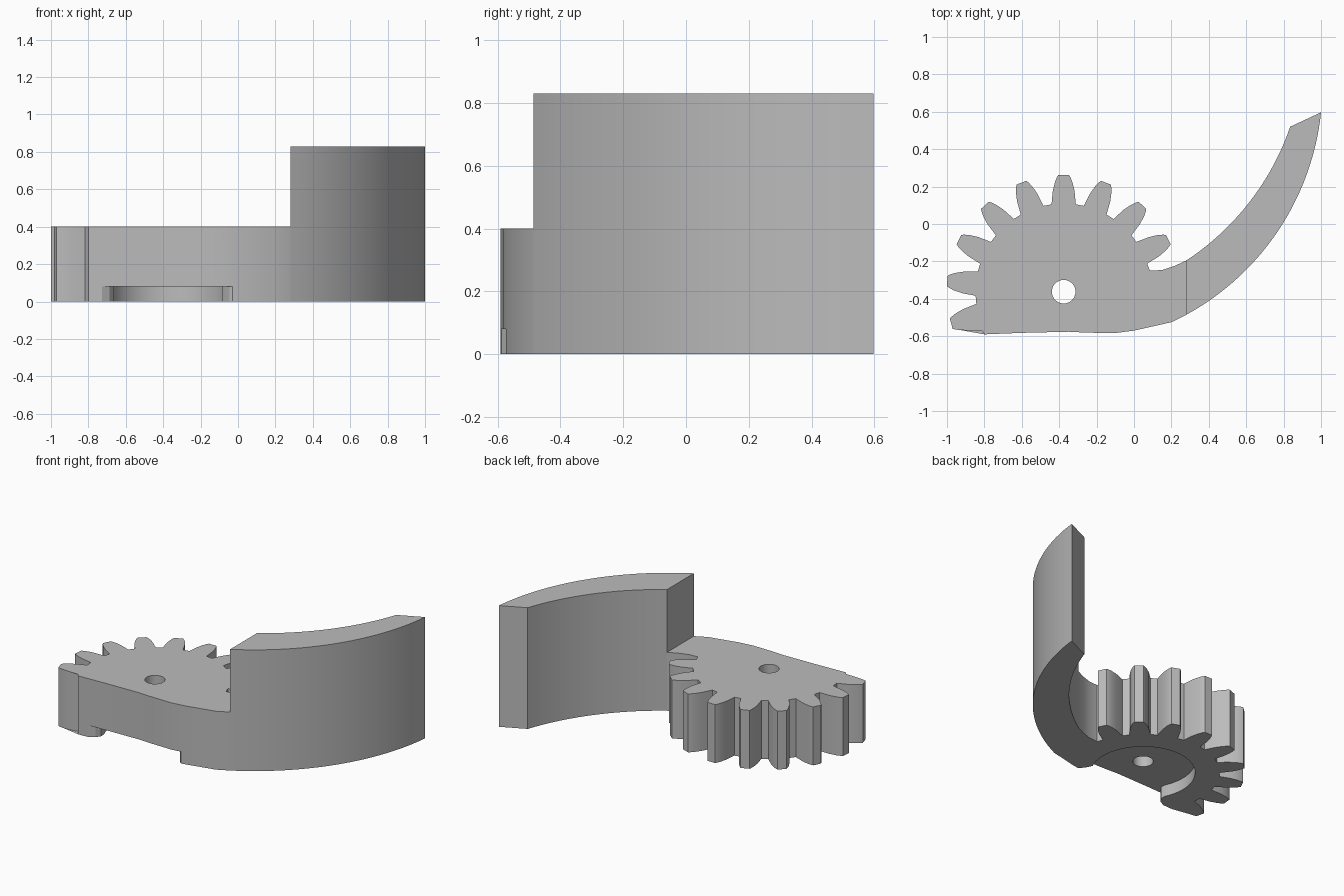
import bpy, bmesh, math
from mathutils import Vector

if "Cube" in bpy.data.objects:
    bpy.data.objects.remove(bpy.data.objects["Cube"])

GEAR = Vector((-0.376, -0.362))   # gear axis
PITCH = math.tau / 17             # one tooth of a 17-tooth wheel

grey = bpy.data.materials.new("grey")
grey.diffuse_color = (0.5, 0.5, 0.5, 1)
grey.use_nodes = True
grey.node_tree.nodes["Principled BSDF"].inputs["Base Color"].default_value = grey.diffuse_color


def prism(name, outline, z0, z1):
    """Extrude a closed plan outline between two heights."""
    bm = bmesh.new()
    face = bm.faces.new([bm.verts.new((x, y, z0)) for x, y in outline])
    top = bmesh.ops.extrude_face_region(bm, geom=[face])["geom"]
    bmesh.ops.translate(bm, vec=(0, 0, z1 - z0),
                        verts=[v for v in top if isinstance(v, bmesh.types.BMVert)])
    bmesh.ops.recalc_face_normals(bm, faces=bm.faces)
    mesh = bpy.data.meshes.new(name)
    bm.to_mesh(mesh)
    bm.free()
    mesh.materials.append(grey)
    ob = bpy.data.objects.new(name, mesh)
    bpy.context.collection.objects.link(ob)
    return ob


def boolean(target, tool, operation):
    """Apply a boolean and remove the tool object."""
    mod = target.modifiers.new("bool", "BOOLEAN")
    mod.operation, mod.object, mod.solver = operation, tool, "EXACT"
    bpy.context.view_layer.objects.active = target
    bpy.ops.object.modifier_apply(modifier=mod.name)
    bpy.data.objects.remove(tool)


def arc(a, b, sag, n=28):
    """Circular arc from a to b, bulging to the right by sag."""
    a, b = Vector(a), Vector(b)
    d = b - a
    half = d.length / 2
    normal = Vector((d.y, -d.x)).normalized()
    radius = (half * half + sag * sag) / (2 * sag)
    centre = (a + b) / 2 + normal * (sag - radius)
    span = math.asin(half / radius)
    along = d.normalized()
    return [centre + radius * (normal * math.cos(t) + along * math.sin(t))
            for t in (span * (2 * i / n - 1) for i in range(n + 1))]


def circle(radius, start=0.0, end=math.tau, n=64):
    return [GEAR + radius * Vector((math.cos(t), math.sin(t)))
            for t in (start + (end - start) * i / n for i in range(n + 1))]


# Gear sector: straight front edge, arm root and nine teeth
outline = [(-0.80, -0.59), (-0.6, -0.582), (-0.35, -0.576), (-0.25, -0.581), (-0.1, -0.583),
           (0, -0.57), (0.2, -0.525), (0.28, -0.485), (0.28, -0.195),
           (0.215, -0.225), (0.15, -0.246), (0.085, -0.25)]
tooth = [(0.467, -0.065), (0.54, -0.058), (0.585, -0.047), (0.612, -0.036), (0.625, -0.028)]
tooth += [(r, -w) for r, w in reversed(tooth)]
for k in range(-3, 6):
    t = math.pi / 2 + k * PITCH
    out, side = Vector((math.cos(t), math.sin(t))), Vector((-math.sin(t), math.cos(t)))
    outline += [GEAR + out * r + side * w for r, w in tooth]
outline.append((-0.82, -0.553))
body = prism("gear_sector", outline, 0, 0.4)

# Axle hole
boolean(body, prism("axle_hole_cutter", circle(0.063)[:-1], -0.1, 0.5), "DIFFERENCE")

# Round recess underneath, with a flared mouth at the front
flare = [(0.288, -0.17), (0.31, -0.202), (0.35, -0.225), (0.35, -0.3)]
recess = circle(0.32, math.radians(-25), math.radians(205))
recess += [GEAR + Vector((-x, y)) for x, y in flare]
recess += [GEAR + Vector((x + 0.02, y)) for x, y in reversed(flare)]
boolean(body, prism("recess_cutter", recess, -0.1, 0.08), "DIFFERENCE")

# Tall curved arm
arm = prism("curved_arm", arc((0.28, -0.485), (1.0, 0.597), 0.16)
            + arc((0.28, -0.195), (0.835, 0.52), 0.075)[::-1], 0, 0.83)
boolean(body, arm, "UNION")
body.name = "gear_lever"

bpy.ops.object.select_all(action="DESELECT")
body.select_set(True)
bpy.context.view_layer.objects.active = body
bpy.ops.object.shade_smooth_by_angle(angle=math.radians(20))
